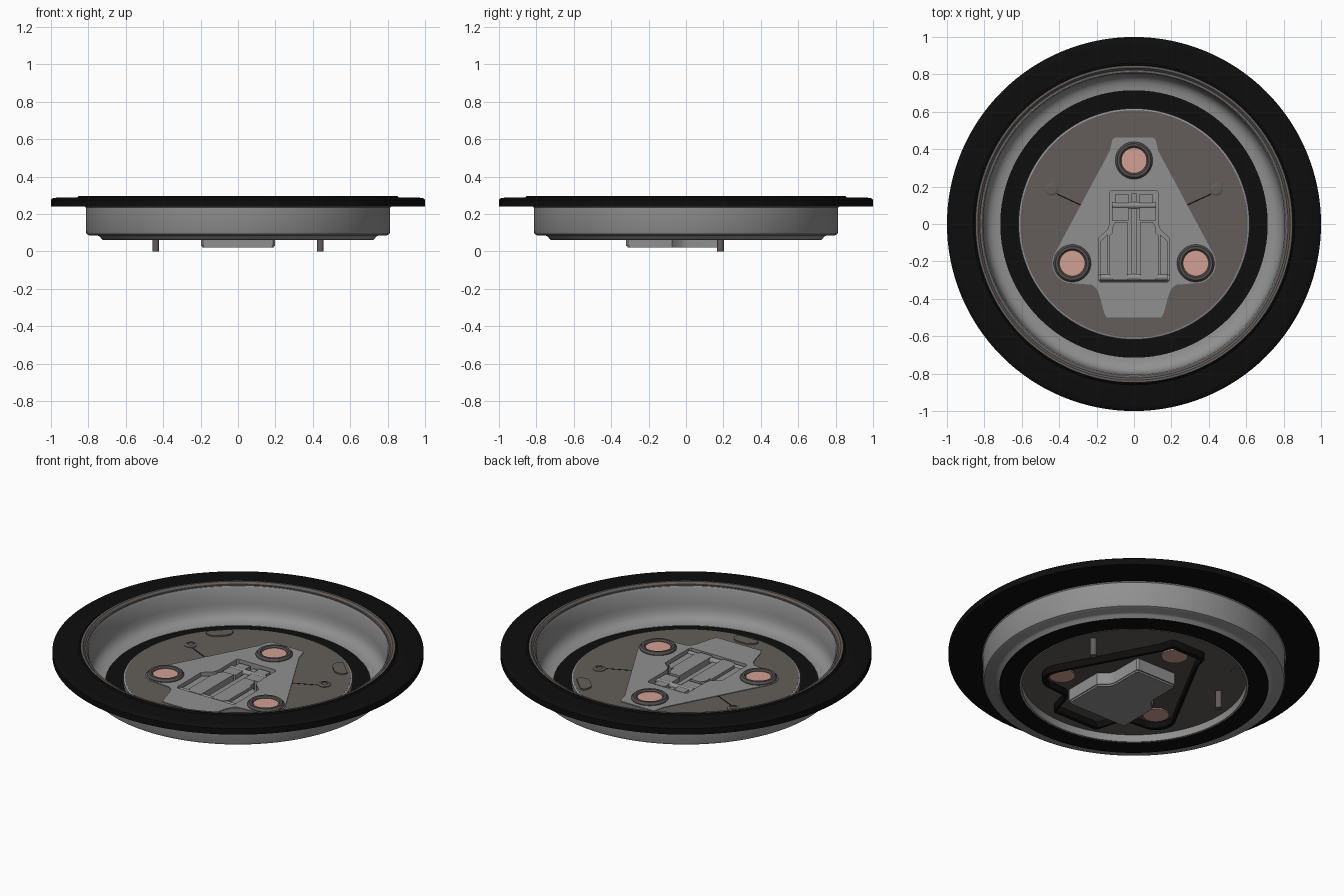
import bpy, bmesh, math
from mathutils import Matrix, Vector

if "Cube" in bpy.data.objects:
    bpy.data.objects.remove(bpy.data.objects["Cube"])


def mat(name, r, g, b):
    m = bpy.data.materials.new(name)
    m.diffuse_color = (r, g, b, 1)
    m.use_nodes = True
    m.node_tree.nodes["Principled BSDF"].inputs["Base Color"].default_value = m.diffuse_color
    return m


BLACK = mat("black rubber", 0.004, 0.004, 0.004)
SILVER = mat("silver grey", 0.28, 0.28, 0.28)
BROWN = mat("warm dark grey", 0.125, 0.11, 0.10)
DARK = mat("dark grey", 0.085, 0.08, 0.075)
COPPER = mat("pale copper", 0.64, 0.35, 0.29)


def finish(name, bm, m):
    bmesh.ops.remove_doubles(bm, verts=bm.verts, dist=1e-5)
    bmesh.ops.recalc_face_normals(bm, faces=bm.faces)
    me = bpy.data.meshes.new(name)
    bm.to_mesh(me)
    bm.free()
    me.materials.append(m)
    ob = bpy.data.objects.new(name, me)
    bpy.context.collection.objects.link(ob)
    return ob


def lathe(name, prof, m, n=128, at=(0, 0)):
    """Spin a closed (radius, z) profile into a ring."""
    bm = bmesh.new()
    rings = []
    for i in range(n):
        a = 2 * math.pi * i / n
        rings.append([bm.verts.new((at[0] + r * math.cos(a), at[1] + r * math.sin(a), z)) for r, z in prof])
    k = len(prof)
    for i in range(n):
        p, q = rings[i], rings[(i + 1) % n]
        for j in range(k):
            bm.faces.new((p[j], q[j], q[(j + 1) % k], p[(j + 1) % k]))
    return finish(name, bm, m)


def plate(name, loops, z0, z1, m):
    """Extrude flat outlines (inner loops become holes)."""
    cu = bpy.data.curves.new(name, 'CURVE')
    cu.dimensions = '2D'
    cu.fill_mode = 'BOTH'
    cu.extrude = (z1 - z0) / 2
    for pts in loops:
        s = cu.splines.new('POLY')
        s.points.add(len(pts) - 1)
        for p, (x, y) in zip(s.points, pts):
            p.co = (x, y, 0, 1)
        s.use_cyclic_u = True
    tmp = bpy.data.objects.new("tmp", cu)
    bpy.context.collection.objects.link(tmp)
    bpy.context.view_layer.update()
    me = bpy.data.meshes.new_from_object(tmp.evaluated_get(bpy.context.evaluated_depsgraph_get()))
    bm = bmesh.new()
    bm.from_mesh(me)
    bmesh.ops.translate(bm, verts=bm.verts, vec=(0, 0, (z0 + z1) / 2))
    bpy.data.objects.remove(tmp)
    bpy.data.curves.remove(cu)
    bpy.data.meshes.remove(me)
    return finish(name, bm, m)


def circle(r, x=0, y=0, n=48):
    return [(x + r * math.cos(2 * math.pi * i / n), y + r * math.sin(2 * math.pi * i / n)) for i in range(n)]


def mirrored(half):
    return half + [(-x, y) for x, y in reversed(half)]


def rod(name, p, q, r, m, n=24):
    p, q = Vector(p), Vector(q)
    d = q - p
    bm = bmesh.new()
    M = Matrix.Translation((p + q) / 2) @ d.to_track_quat('Z', 'Y').to_matrix().to_4x4()
    bmesh.ops.create_cone(bm, cap_ends=True, segments=n, radius1=r, radius2=r, depth=d.length, matrix=M)
    return finish(name, bm, m)


# Outer rubber flange and its inner lip
lathe("rubber_flange", [(0.812, 0.24), (1.0, 0.24), (1.0, 0.276), (0.99, 0.284), (0.965, 0.288),
                        (0.86, 0.289), (0.852, 0.295), (0.838, 0.295), (0.838, 0.26), (0.812, 0.26)], BLACK)
lathe("rim_lip", [(0.815, 0.25), (0.846, 0.25), (0.846, 0.2965), (0.835, 0.2965), (0.824, 0.285), (0.815, 0.285)], BROWN)

# Metal pan wall with rounded foot
lathe("pan_wall", [(0.824, 0.28), (0.824, 0.245), (0.814, 0.235), (0.814, 0.105), (0.808, 0.092), (0.795, 0.086),
                   (0.75, 0.084), (0.738, 0.078), (0.73, 0.066), (0.722, 0.062), (0.715, 0.07), (0.715, 0.09),
                   (0.732, 0.092), (0.755, 0.097), (0.775, 0.108), (0.79, 0.126), (0.798, 0.15), (0.802, 0.18),
                   (0.806, 0.27), (0.812, 0.28)], SILVER)

# Lower gasket and floor collar
lathe("lower_gasket", [(0.616, 0.06), (0.722, 0.06), (0.726, 0.064), (0.726, 0.088), (0.616, 0.088)], BLACK)
lathe("floor_collar", [(0.605, 0.061), (0.618, 0.061), (0.618, 0.113), (0.612, 0.117), (0.605, 0.117)], SILVER)

# Triangular plate outline and mechanism opening
PINS = [(0, 0.34), (0.33, -0.21), (-0.33, -0.21)]
arc = [(0.33 + 0.107 * math.cos(math.radians(a)), -0.21 + 0.107 * math.sin(math.radians(a))) for a in range(28, -100, -8)]
outline = mirrored([(0.10, 0.462), (0.113, 0.455), (0.118, 0.44), (0.13, 0.39)] + arc +
                   [(0.225, -0.325), (0.2, -0.345), (0.185, -0.38), (0.158, -0.48), (0.145, -0.5)])
opening = mirrored([(0.12, 0.18), (0.13, 0.17), (0.13, 0.0), (0.14, -0.03), (0.19, -0.075), (0.19, -0.3), (0.18, -0.31)])
skirt_inner = [(x * 0.95, (y + 0.05) * 0.95 - 0.05) for x, y in outline]
box = [(x * 1.045, (y + 0.07) * 1.045 - 0.07) for x, y in opening]

plate("floor_disc", [circle(0.608, n=128), outline], 0.104, 0.118, BROWN)
plate("triangle_plate", [outline, opening], 0.104, 0.122, SILVER)
plate("plate_underlayer", [skirt_inner, box], 0.099, 0.104, DARK)
plate("underside_skirt", [outline, skirt_inner], 0.062, 0.104, BLACK)

# Mechanism housing hanging below the plate
plate("housing_wall", [box, opening], 0.03, 0.112, SILVER)
plate("housing_floor", [[(x * 0.97, (y + 0.07) * 0.97 - 0.07) for x, y in box]], 0.02, 0.036, SILVER)

# Mechanism arms, mirrored left and right
for s, side in ((1, "right"), (-1, "left")):
    upper = [(0.03, 0.02), (0.118, 0.02), (0.118, 0.09), (0.1, 0.1), (0.1, 0.16), (0.03, 0.16)]
    lower = [(0.035, -0.3), (0.035, 0.01), (0.1, 0.01), (0.118, -0.02), (0.118, -0.05), (0.13, -0.06), (0.13, -0.27), (0.11, -0.3)]
    wing = [(0.138, -0.055), (0.178, -0.09), (0.178, -0.29), (0.138, -0.29)]
    for nm, pts, top in (("upper_arm", upper, 0.112), ("lower_arm", lower, 0.118), ("side_wing", wing, 0.108)):
        plate(side + "_" + nm, [[(s * x, y) for x, y in pts]], 0.03, top, SILVER)
    # Stud through the floor, with collar and short groove
    x, y = s * 0.44, 0.185
    rod(side + "_stud", (x, y, 0), (x, y, 0.122), 0.018, BROWN)
    lathe(side + "_stud_collar", [(0.018, 0.112), (0.034, 0.112), (0.034, 0.122), (0.028, 0.126), (0.018, 0.126)], BROWN, 32, (x, y))
    plate(side + "_groove", [[(s * 0.41, 0.163), (s * 0.28, 0.103), (s * 0.283, 0.097), (s * 0.413, 0.157)]], 0.117, 0.119, BLACK)
plate("centre_bar", [[(-0.014, -0.3), (0.014, -0.3), (0.014, 0.165), (-0.014, 0.165)]], 0.03, 0.1, SILVER)
rod("upper_hinge_pin", (-0.118, 0.1, 0.098), (0.118, 0.1, 0.098), 0.018, SILVER)
rod("lower_hinge_pin", (-0.18, -0.285, 0.098), (0.18, -0.285, 0.098), 0.018, SILVER)
rod("housing_pivot", (-0.19, -0.29, 0.04), (0.19, -0.29, 0.04), 0.018, SILVER)

# Copper contacts in raised collars
for i, (x, y) in enumerate(PINS):
    lathe(f"contact_collar_{i}", [(0.068, 0.1), (0.1, 0.1), (0.1, 0.126), (0.09, 0.138), (0.076, 0.138), (0.068, 0.13)], DARK, 48, (x, y))
    plate(f"copper_contact_{i}", [circle(0.07, x, y)], 0.092, 0.127, COPPER)

# Three low tabs near the floor edge
for i, ang in enumerate((270, 45, 135)):
    c, s = math.cos(math.radians(ang)), math.sin(math.radians(ang))
    tab = [(0.588, -0.06), (0.588, 0.06), (0.575, 0.074), (0.555, 0.072), (0.532, 0.055), (0.522, 0.035),
           (0.522, -0.035), (0.532, -0.055), (0.555, -0.072), (0.575, -0.074)]
    plate(f"floor_tab_{i}", [[(r * c - t * s, r * s + t * c) for r, t in tab]], 0.101, 0.126, BROWN)

# Smooth shading with sharp edges kept
for ob in bpy.context.scene.objects:
    ob.select_set(True)
    bpy.context.view_layer.objects.active = ob
bpy.ops.object.shade_smooth_by_angle(angle=math.radians(35))
